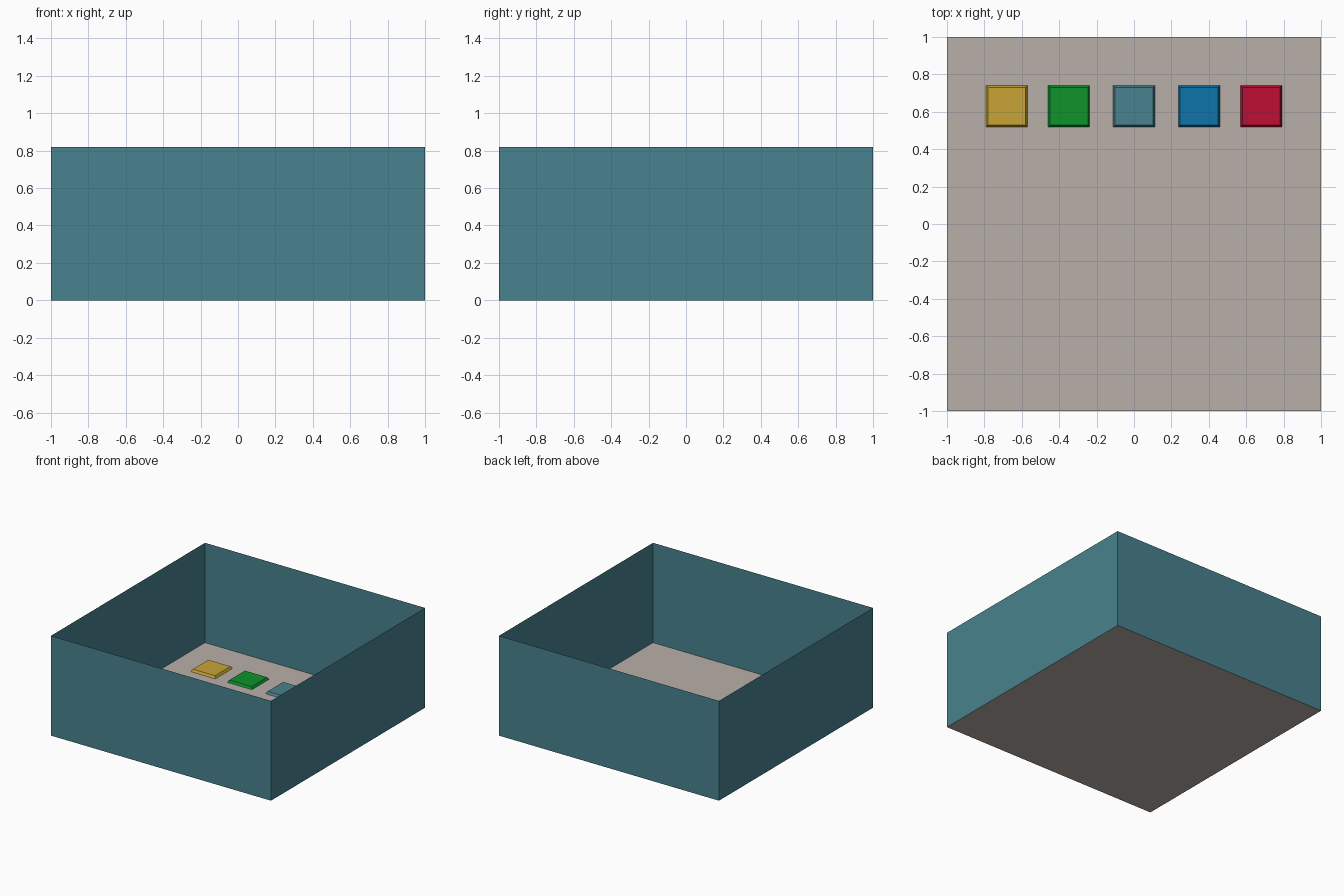
import bpy, bmesh

if "Cube" in bpy.data.objects:
    bpy.data.objects.remove(bpy.data.objects["Cube"])

WALL_HEIGHT = 0.82


def srgb(r, g, b):
    def lin(c):
        c /= 255
        return c / 12.92 if c <= 0.04045 else ((c + 0.055) / 1.055) ** 2.4
    return (lin(r), lin(g), lin(b), 1)


def material(name, rgb):
    mat = bpy.data.materials.new(name)
    mat.diffuse_color = srgb(*rgb)
    mat.use_nodes = True
    mat.node_tree.nodes["Principled BSDF"].inputs["Base Color"].default_value = mat.diffuse_color
    return mat


teal = material("teal", (72, 130, 142))
stone = material("warm grey", (184, 175, 169))
gold = material("gold", (201, 164, 53))
green = material("green", (14, 147, 43))
blue = material("blue", (14, 116, 171))
red = material("red", (191, 13, 51))


def finish(name, bm, mat):
    mesh = bpy.data.meshes.new(name)
    bm.to_mesh(mesh)
    bm.free()
    mesh.materials.append(mat)
    obj = bpy.data.objects.new(name, mesh)
    bpy.context.collection.objects.link(obj)
    return obj


# floor: a single flat sheet
bm = bmesh.new()
bmesh.ops.create_grid(bm, x_segments=1, y_segments=1, size=1)
finish("floor", bm, stone)

# walls: the floor outline raised as paper-thin sheets
bm = bmesh.new()
bmesh.ops.create_grid(bm, x_segments=1, y_segments=1, size=1)
bmesh.ops.delete(bm, geom=bm.faces[:], context='FACES_ONLY')
raised = bmesh.ops.extrude_edge_only(bm, edges=bm.edges[:])["geom"]
bmesh.ops.translate(bm, vec=(0, 0, WALL_HEIGHT),
                    verts=[v for v in raised if isinstance(v, bmesh.types.BMVert)])
bmesh.ops.recalc_face_normals(bm, faces=bm.faces[:])
for f in bm.faces:  # make sure the sheets face outwards
    if f.normal.dot(f.calc_center_median()) < 0 and abs(f.normal.z) < 0.5:
        f.normal_flip()
finish("walls", bm, teal)


# row of coloured floor tiles with sloping edges
def tile(name, x, mat, size=0.222, height=0.02, slope=0.01):
    bm = bmesh.new()
    bmesh.ops.create_cube(bm, size=1)
    for v in bm.verts:
        top = v.co.z > 0
        half = size / 2 - (slope if top else 0)
        v.co = (v.co.x * 2 * half, v.co.y * 2 * half, height if top else 0.001)
    obj = finish(name, bm, mat)
    obj.location = (x, 0.63, 0)


for name, x, mat in (("gold_tile", -0.68, gold), ("green_tile", -0.348, green),
                     ("teal_tile", 0, teal), ("blue_tile", 0.348, blue),
                     ("red_tile", 0.68, red)):
    tile(name, x, mat)
